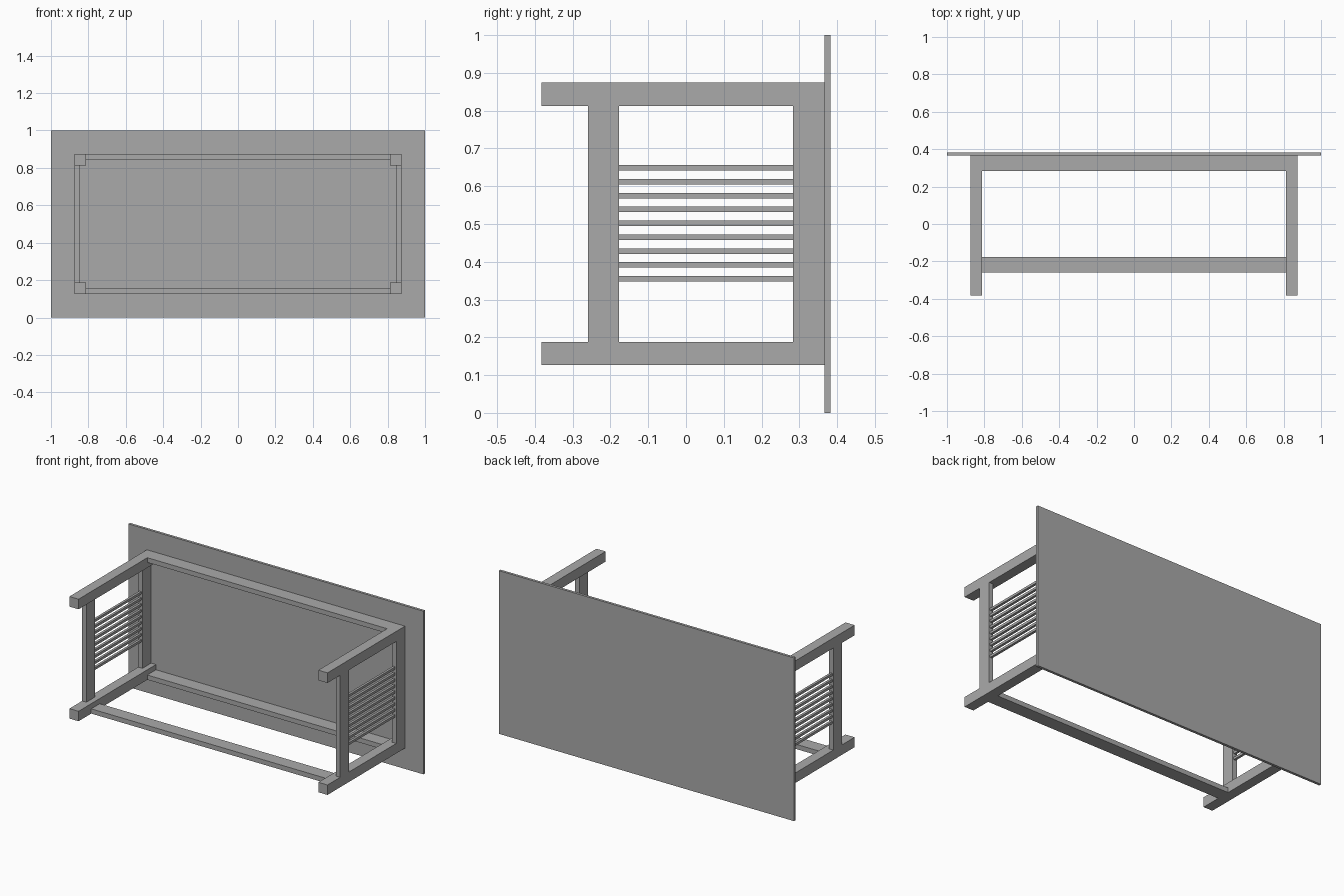
import bpy

if "Cube" in bpy.data.objects:
    bpy.data.objects.remove(bpy.data.objects["Cube"])

# One plain grey for the whole table
grey = bpy.data.materials.new("grey")
grey.diffuse_color = (0.4, 0.4, 0.4, 1)
grey.use_nodes = True
grey.node_tree.nodes["Principled BSDF"].inputs["Base Color"].default_value = grey.diffuse_color


def box(name, x, y, z):
    """Box spanning the given (min, max) ranges."""
    bpy.ops.mesh.primitive_cube_add(size=1)
    ob = bpy.context.object
    ob.name = name
    ob.location = [(a + b) / 2 for a, b in (x, y, z)]
    ob.scale = [b - a for a, b in (x, y, z)]
    bpy.ops.object.transform_apply(location=True, rotation=False, scale=True)
    ob.data.materials.append(grey)
    return ob


def mirrored(r, side):
    return tuple(sorted(side * v for v in r))


LOW, HIGH = (0.127, 0.188), (0.813, 0.875)   # leg heights
FRONT, BACK = (-0.26, -0.177), (0.283, 0.367)  # rail depths

# Table top standing on its edge
box("table_top", (-1, 1), (0.367, 0.383), (0, 1))

for side, tag in ((-1, "left"), (1, "right")):
    # Legs
    for z, level in ((LOW, "lower"), (HIGH, "upper")):
        box(f"leg_{level}_{tag}", mirrored((0.813, 0.875), side), (-0.383, 0.367), z)
    # End rails between the legs
    for y, place in ((FRONT, "front"), (BACK, "back")):
        box(f"end_rail_{place}_{tag}", mirrored((0.846, 0.875), side), y, (0.188, 0.813))
    # Slats between the end rails
    for i in range(9):
        z = 0.355 + i * 0.0367
        box(f"slat_{tag}_{i + 1}", mirrored((0.853, 0.868), side),
            (-0.177, 0.283), (z - 0.0073, z + 0.0073))

# Long rails: two under the top, one stretcher
span = (-0.813, 0.813)
box("long_rail_lower", span, BACK, (0.127, 0.156))
box("long_rail_upper", span, BACK, (0.846, 0.875))
box("stretcher", span, FRONT, (0.127, 0.156))
